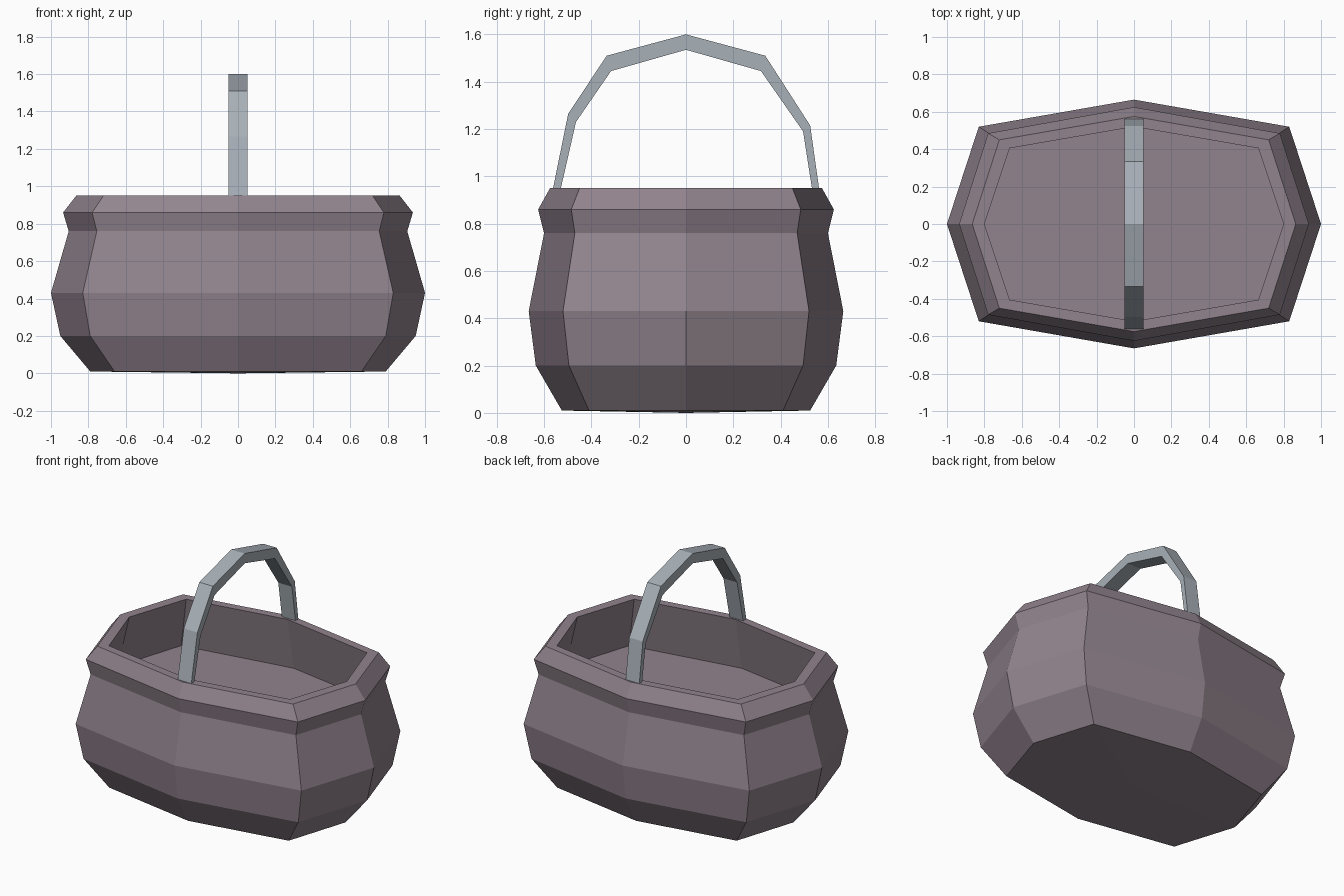
import bpy, bmesh

if "Cube" in bpy.data.objects:
    bpy.data.objects.remove(bpy.data.objects["Cube"])


def material(name, rgb):
    m = bpy.data.materials.new(name)
    m.diffuse_color = (*rgb, 1.0)
    m.use_nodes = True
    m.node_tree.nodes["Principled BSDF"].inputs["Base Color"].default_value = m.diffuse_color
    return m


def finish(bm, name, mat):
    bmesh.ops.recalc_face_normals(bm, faces=bm.faces)
    me = bpy.data.meshes.new(name)
    bm.to_mesh(me)
    bm.free()
    me.materials.append(mat)
    ob = bpy.data.objects.new(name, me)
    bpy.context.collection.objects.link(ob)
    return ob


mauve = material("mauve wicker", (0.285, 0.230, 0.270))
grey = material("pale grey handle", (0.39, 0.435, 0.475))

# Basket body: eight-sided rings (z, end x, corner x, corner y, side y),
# outside from bottom to rim, then down the inside to the floor
rings = [
    (0.01, 0.79, 0.66, 0.41, 0.525),
    (0.20, 0.95, 0.79, 0.495, 0.635),
    (0.43, 1.00, 0.83, 0.52, 0.665),
    (0.76, 0.905, 0.755, 0.47, 0.60),
    (0.86, 0.935, 0.78, 0.485, 0.625),
    (0.95, 0.865, 0.72, 0.45, 0.575),
    (0.95, 0.80, 0.665, 0.405, 0.52),
    (0.76, 0.845, 0.705, 0.435, 0.555),
    (0.60, 0.885, 0.74, 0.46, 0.585),
]
bm = bmesh.new()
loops = []
for z, ex, cx, cy, sy in rings:
    pts = [(ex, 0), (cx, cy), (0, sy), (-cx, cy),
           (-ex, 0), (-cx, -cy), (0, -sy), (cx, -cy)]
    loops.append([bm.verts.new((x, y, z)) for x, y in pts])
for a, b in zip(loops, loops[1:]):
    for i in range(8):
        j = (i + 1) % 8
        bm.faces.new((a[i], a[j], b[j], b[i]))
bm.faces.new(loops[-1])                       # inner floor
centre = bm.verts.new((0, 0, 0))              # slightly bowed underside
for i in range(8):
    bm.faces.new((loops[0][(i + 1) % 8], loops[0][i], centre))
finish(bm, "basket_body", mauve)

# Handle: flat bar arching front to back (outer y, z, inner y, z)
arch = [
    (-0.563, 0.945, -0.530, 0.945),
    (-0.498, 1.265, -0.465, 1.23),
    (-0.335, 1.51, -0.317, 1.445),
    (0.0, 1.60, 0.0, 1.535),
    (0.335, 1.51, 0.317, 1.445),
    (0.525, 1.215, 0.495, 1.19),
    (0.563, 0.945, 0.533, 0.945),
]
w = 0.05
bm = bmesh.new()
secs = [[bm.verts.new(p) for p in ((-w, oy, oz), (w, oy, oz), (w, iy, iz), (-w, iy, iz))]
        for oy, oz, iy, iz in arch]
for a, b in zip(secs, secs[1:]):
    for i in range(4):
        j = (i + 1) % 4
        bm.faces.new((a[i], a[j], b[j], b[i]))
bm.faces.new(secs[0])
bm.faces.new(secs[-1])
finish(bm, "carry_handle", grey)
